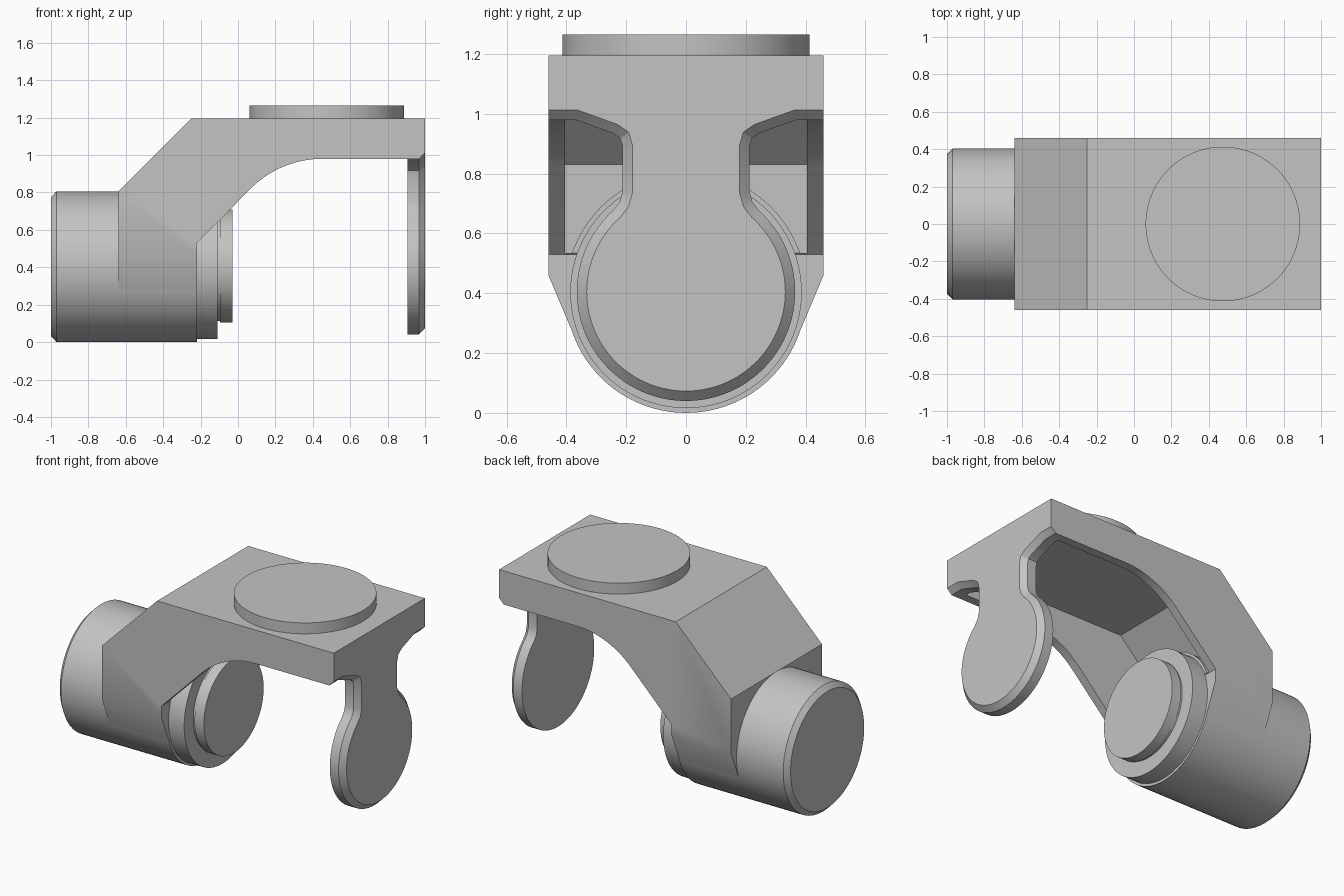
import bpy, bmesh
from math import sin, cos, radians
from mathutils import Vector

cube = bpy.data.objects.get("Cube")
if cube:
    bpy.data.objects.remove(cube, do_unlink=True)

grey = bpy.data.materials.new("plain_grey")
grey.use_nodes = True
colour = (0.55, 0.55, 0.55, 1)
grey.diffuse_color = colour
grey.node_tree.nodes["Principled BSDF"].inputs["Base Color"].default_value = colour


def loft(name, rings):
    """Closed solid through rings of equal point count."""
    bm = bmesh.new()
    loops = [[bm.verts.new(p) for p in ring] for ring in rings]
    for a, b in zip(loops, loops[1:]):
        for i in range(len(a)):
            j = (i + 1) % len(a)
            bm.faces.new((a[i], a[j], b[j], b[i]))
    bm.faces.new(loops[0])
    bm.faces.new(loops[-1])
    bmesh.ops.recalc_face_normals(bm, faces=bm.faces)
    mesh = bpy.data.meshes.new(name)
    bm.to_mesh(mesh)
    bm.free()
    mesh.materials.append(grey)
    obj = bpy.data.objects.new(name, mesh)
    bpy.context.collection.objects.link(obj)
    return obj


def smooth(obj):
    bpy.ops.object.select_all(action="DESELECT")
    obj.select_set(True)
    bpy.context.view_layer.objects.active = obj
    bpy.ops.object.shade_smooth_by_angle(angle=radians(25))


def circle(r, n=96):
    return [(r * cos(radians(360 * i / n)), r * sin(radians(360 * i / n))) for i in range(n)]


def round_x(name, z, steps):
    """Round part along x from (x, radius) steps."""
    smooth(loft(name, [[(x, u, z + v) for u, v in circle(r)] for x, r in steps]))


def prism_y(name, pts, half):
    return loft(name, [[(x, y, z) for x, z in pts] for y in (-half, half)])


def boolean(obj, tool, operation):
    mod = obj.modifiers.new(operation, "BOOLEAN")
    mod.operation, mod.object, mod.solver = operation, tool, "EXACT"
    bpy.context.view_layer.objects.active = obj
    bpy.ops.object.modifier_apply(modifier=mod.name)
    bpy.data.objects.remove(tool, do_unlink=True)


# Arm body: side profile trimmed to a tapering cross-section, then hollowed
AXIS, TOP, WIDE, BACK = 0.403, 1.195, 0.46, 0.905
arch = [(0.45 - 0.537 * sin(radians(a)), 0.443 + 0.537 * cos(radians(a)))
        for a in range(0, 46, 3)]
side = [(-0.64, 0.246), (-0.64, 0.805), (-0.25, TOP), (BACK, TOP), (BACK, 0.98)]
body = prism_y("arm_body", side + arch + [(-0.22, 0.53), (-0.22, 0.246)], 0.6)

section = [(WIDE, 1.4), (WIDE, 0.46), (0.367, 0.24)]
section += [(-y, z) for y, z in reversed(section)]
envelope = loft("envelope", [[(x, y, z) for y, z in section] for x in (-1.2, 1.2)])
boolean(body, envelope, "INTERSECT")

cavity = [(0.95, 0.535), (0.95, 1.14), (-0.24, 1.14), (-0.55, 0.83), (-0.55, 0.535)]
boolean(body, prism_y("cavity", cavity, 0.405), "DIFFERENCE")
smooth(body)

# End plate: broad top, neck and round tab with a chamfered outer rim
half = [(WIDE, 0.98), (0.37, 0.98), (0.245, 0.935), (0.22, 0.918), (0.212, 0.89),
        (0.212, 0.74), (0.222, 0.705)]
half += [(0.365 * cos(radians(a)), 0.405 + 0.365 * sin(radians(a)))
         for a in range(48, -90, -3)]
rim = [Vector(p) for p in half + [(0, 0.04)] + [(-y, z) for y, z in reversed(half)]]


def inset(line, d):
    normals = []
    for a, b in zip(line, line[1:]):
        t = (b - a).normalized()
        normals.append(Vector((t.y, -t.x)))
    pairs = zip([normals[0]] + normals, normals + [normals[-1]])
    return [p + (m + n) * d / (1 + m.dot(n)) for p, (m, n) in zip(line, pairs)]


def plate_ring(x, line):
    return [(x, WIDE, TOP)] + [(x, p.x, p.y) for p in line] + [(x, -WIDE, TOP)]


smooth(loft("end_plate", [plate_ring(BACK, rim), plate_ring(0.967, rim),
                          plate_ring(1.0, inset(rim, 0.033))]))

# Joint housing, collar and hub share one axis
round_x("joint_housing", AXIS, [(-1, 0.372), (-0.97, AXIS), (-0.22, AXIS)])
round_x("joint_collar", AXIS, [(-0.24, 0.387), (-0.11, 0.387)])
round_x("joint_hub", 0.407, [(-0.13, 0.295), (-0.097, 0.295), (-0.096, 0.302), (-0.03, 0.302)])

# Round mounting pad on top
smooth(loft("top_pad", [[(0.475 + u, v, z) for u, v in circle(0.413)] for z in (1.19, 1.265)]))
